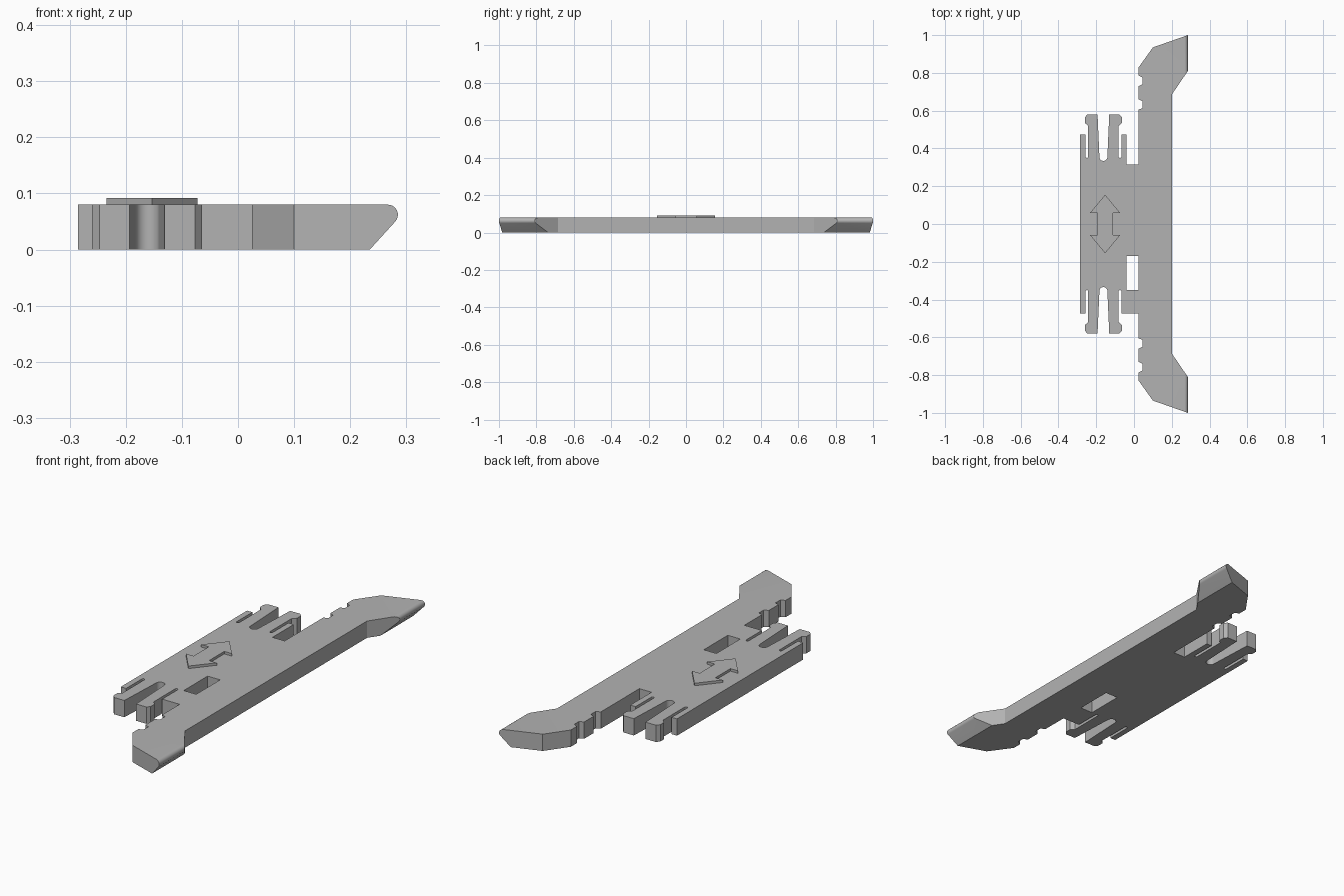
import bpy, bmesh
from math import sin, cos, radians

cube = bpy.data.objects.get("Cube")
if cube:
    bpy.data.objects.remove(cube)

THICK = 0.08          # plate thickness
MID = -0.162          # centre line of the clip fingers

grey = bpy.data.materials.new("plain grey")
grey.use_nodes = True
colour = (0.45, 0.45, 0.45, 1)
grey.diffuse_color = colour
grey.node_tree.nodes["Principled BSDF"].inputs["Base Color"].default_value = colour


def prism(name, points, low, high, along="z"):
    """Extrude a closed 2D outline along z (points are x, y) or y (points are x, z)."""
    bm = bmesh.new()
    place = (lambda a, b: (a, b, low)) if along == "z" else (lambda a, b: (a, low, b))
    face = bm.faces.new([bm.verts.new(place(a, b)) for a, b in points])
    moved = bmesh.ops.extrude_face_region(bm, geom=[face])["geom"]
    verts = [v for v in moved if isinstance(v, bmesh.types.BMVert)]
    shift = (0, 0, high - low) if along == "z" else (0, high - low, 0)
    bmesh.ops.translate(bm, verts=verts, vec=shift)
    bmesh.ops.recalc_face_normals(bm, faces=bm.faces)
    mesh = bpy.data.meshes.new(name)
    bm.to_mesh(mesh)
    bm.free()
    mesh.materials.append(grey)
    obj = bpy.data.objects.new(name, mesh)
    bpy.context.collection.objects.link(obj)
    return obj


def arc(cx, cy, r, start, end, steps):
    angles = [radians(start + (end - start) * i / steps) for i in range(steps + 1)]
    return [(cx + r * cos(a), cy + r * sin(a)) for a in angles]


def select_only(obj):
    bpy.ops.object.select_all(action="DESELECT")
    obj.select_set(True)
    bpy.context.view_layer.objects.active = obj


def carve(obj, cutter, operation):
    cutter.hide_render = True
    mod = obj.modifiers.new("carve", "BOOLEAN")
    mod.operation, mod.object, mod.solver = operation, cutter, "EXACT"
    select_only(obj)
    bpy.ops.object.modifier_apply(modifier=mod.name)
    bpy.data.objects.remove(cutter)


# Clip fingers: side tongue, thin slot, barbed prong, half of the round gap
half = [(-0.285, 0.475), (-0.257, 0.475)]
half += arc(-0.25, 0.357, 0.007, 180, 360, 6)
half += [(-0.243, 0.52), (-0.26, 0.535), (-0.26, 0.565), (-0.247, 0.58), (-0.193, 0.58)]
half += arc(MID, 0.355, 0.021, 180, 270, 6)
fingers = half + [(2 * MID - x, y) for x, y in reversed(half[:-1])]

# Rail end: two notches, then the flared tip
rail_end = []
for y in (0.605, 0.73):
    rail_end += [(0.025, y), (0.046, y + 0.01), (0.046, y + 0.045), (0.025, y + 0.055)]
rail_end += [(0.025, 0.83), (0.10, 0.935), (0.30, 1.005), (0.30, 0.832), (0.20, 0.685)]

# Outline: open slot at the back, bridge at the front
back = fingers + [(-0.039, 0.315), (0.025, 0.315)] + rail_end
front = [(x, -y) for x, y in fingers[:-1] + [(0.025, 0.475)] + rail_end]
plate = prism("latch_plate", back + front[::-1], -0.02, THICK + 0.02)

# Side profile with the rounded lip and undercut of the tips
profile = [(-0.4, 0), (0.235, 0)] + arc(0.267, 0.062, 0.018, -43, 90, 10) + [(-0.4, THICK)]
carve(plate, prism("side_envelope", profile, -1.1, 1.1, "y"), "INTERSECT")

# Rectangular window behind the bridge
window = [(-0.041, -0.35), (0.025, -0.35), (0.025, -0.17), (-0.041, -0.17)]
carve(plate, prism("window_cutter", window, -0.1, 0.2), "DIFFERENCE")

select_only(plate)
bpy.ops.object.shade_smooth_by_angle(angle=radians(25))

# Raised double-headed arrow
quarter = [(0, 0.155), (0.081, 0.057), (0.041, 0.057)]
right = quarter + [(x, -y) for x, y in reversed(quarter)]
left = [(-x, y) for x, y in reversed(right[1:-1])]
prism("raised_arrow", [(x - 0.153, y) for x, y in right + left], THICK - 0.002, 0.092)
